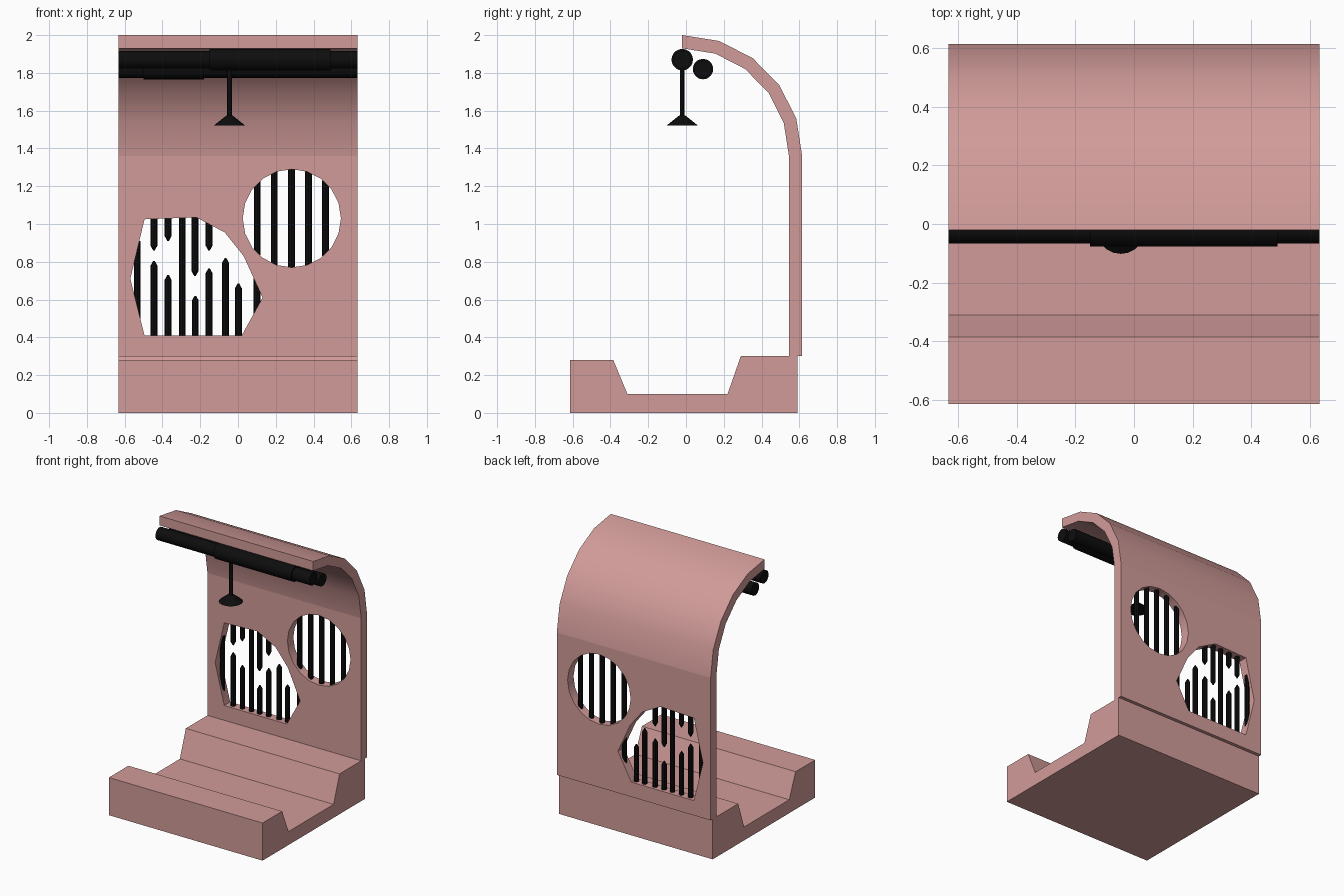
import bpy, bmesh
from math import sin, cos, pi, radians, sqrt
from mathutils import Vector

if "Cube" in bpy.data.objects:
    bpy.data.objects.remove(bpy.data.objects["Cube"])

HALF = 0.633


def material(name, rgb):
    m = bpy.data.materials.new(name)
    m.diffuse_color = (*rgb, 1)
    m.use_nodes = True
    m.node_tree.nodes["Principled BSDF"].inputs["Base Color"].default_value = m.diffuse_color
    return m


PINK = material("pink_plaster", (0.64, 0.33, 0.32))
BLACK = material("black_iron", (0.004, 0.004, 0.004))


def finish(name, bm, mat, smooth=None):
    bmesh.ops.recalc_face_normals(bm, faces=bm.faces)
    me = bpy.data.meshes.new(name)
    bm.to_mesh(me)
    bm.free()
    ob = bpy.data.objects.new(name, me)
    bpy.context.collection.objects.link(ob)
    me.materials.append(mat)
    if smooth:
        shade(ob, smooth)
    return ob


def activate(ob):
    bpy.ops.object.select_all(action='DESELECT')
    ob.select_set(True)
    bpy.context.view_layer.objects.active = ob


def shade(ob, angle):
    activate(ob)
    bpy.ops.object.shade_smooth_by_angle(angle=radians(angle))


def prism(name, start, depth, mat):
    bm = bmesh.new()
    face = bm.faces.new([bm.verts.new(p) for p in start])
    new = bmesh.ops.extrude_face_region(bm, geom=[face])["geom"]
    bmesh.ops.translate(bm, vec=depth, verts=[v for v in new if isinstance(v, bmesh.types.BMVert)])
    return finish(name, bm, mat)


def add_cone(bm, a, b, r1, r2, sides):
    a, b = Vector(a), Vector(b)
    d = b - a
    mtx = d.to_track_quat('Z', 'Y').to_matrix().to_4x4()
    mtx.translation = (a + b) / 2
    bmesh.ops.create_cone(bm, cap_ends=True, segments=sides, radius1=r1, radius2=r2,
                          depth=d.length, matrix=mtx)


# Base with a trough
base = [(-0.615, 0), (0.59, 0), (0.59, 0.3), (0.29, 0.3), (0.22, 0.1),
        (-0.31, 0.1), (-0.385, 0.28), (-0.615, 0.28)]
prism("base_trough", [(-HALF, y, z) for y, z in base], (2 * HALF, 0, 0), PINK)

# Back wall curving into a canopy
SPRING = 1.36


def arc(ry, rz):
    return [(-0.02 + ry * cos(i * pi / 10), SPRING + rz * sin(i * pi / 10)) for i in range(6)]


shell = [(0.615, 0.3)] + arc(0.635, 0.64) + arc(0.565, 0.57)[::-1] + [(0.545, 0.3)]
wall = prism("back_wall_canopy", [(-HALF, y, z) for y, z in shell], (2 * HALF, 0, 0), PINK)

# Round and broken window openings
CX, CZ, R = 0.285, 1.03, 0.26
round_hole = [(CX + R * cos(i * pi / 10), CZ + R * sin(i * pi / 10)) for i in range(20)]
broken_hole = [(-0.495, 0.41), (-0.57, 0.71), (-0.495, 1.025), (-0.22, 1.035),
               (-0.07, 0.955), (0.03, 0.83), (0.13, 0.61), (0.02, 0.41)]
for hole in (round_hole, broken_hole):
    cutter = prism("window_cutter", [(x, 0.4, z) for x, z in hole], (0, 0.4, 0), PINK)
    cutter.hide_render = True
    mod = wall.modifiers.new("window", 'BOOLEAN')
    mod.operation, mod.solver, mod.object = 'DIFFERENCE', 'EXACT', cutter
    activate(wall)
    bpy.ops.object.modifier_apply(modifier=mod.name)
    bpy.data.objects.remove(cutter)
shade(wall, 30)
for e in wall.data.edges:
    if all(abs(wall.data.vertices[i].co.z - SPRING) < 1e-3 for i in e.vertices):
        e.use_edge_sharp = True

# Window bars
BAR_Y, BAR_R, TIP = 0.58, 0.018, 0.025


def bar(bm, x, z0, z1, pointed=False):
    s = 1 if z1 > z0 else -1
    body = z1 - s * TIP if pointed else z1
    add_cone(bm, (x, BAR_Y, z0), (x, BAR_Y, body), BAR_R, BAR_R, 8)
    if pointed:
        add_cone(bm, (x, BAR_Y, body), (x, BAR_Y, z1), BAR_R, 0.004, 8)


bm = bmesh.new()
for x in (0.102, 0.192, 0.283, 0.373, 0.463):
    h = sqrt(R * R - (x - CX) ** 2) + 0.01
    bar(bm, x, CZ - h, CZ + h)
finish("round_window_bars", bm, BLACK, 30)

bm = bmesh.new()
for x, low, high in ((-0.533, 0.5, 0.91), (-0.295, 0.4, 1.04), (0.1, 0.5, 0.72)):
    bar(bm, x, low, high)
for x, tip in ((-0.445, 0.805), (-0.37, 0.73), (-0.226, 0.62), (-0.153, 0.765),
               (-0.066, 0.82), (0.002, 0.685)):
    bar(bm, x, 0.4, tip, True)
for x, top, tip in ((-0.445, 1.035, 0.86), (-0.37, 1.035, 0.91),
                    (-0.228, 1.045, 0.725), (-0.153, 1.01, 0.86)):
    bar(bm, x, top, tip, True)
finish("broken_window_bars", bm, BLACK, 30)

# Overhead pipes with sleeves
for name, y, z, r, s0, s1, rs in (("front_pipe", -0.02, 1.87, 0.047, -0.15, 0.49, 0.057),
                                  ("rear_pipe", 0.09, 1.82, 0.046, -0.5, -0.18, 0.054)):
    bm = bmesh.new()
    add_cone(bm, (-HALF, y, z), (HALF, y, z), r, r, 20)
    add_cone(bm, (s0, y, z), (s1, y, z), rs, rs, 20)
    finish(name, bm, BLACK, 30)

# Shower stem and head
bm = bmesh.new()
X, Y = -0.045, -0.02
add_cone(bm, (X, Y, 1.56), (X, Y, 1.85), 0.013, 0.013, 12)
add_cone(bm, (X, Y, 1.522), (X, Y, 1.575), 0.082, 0.016, 20)
finish("shower_head", bm, BLACK, 30)
